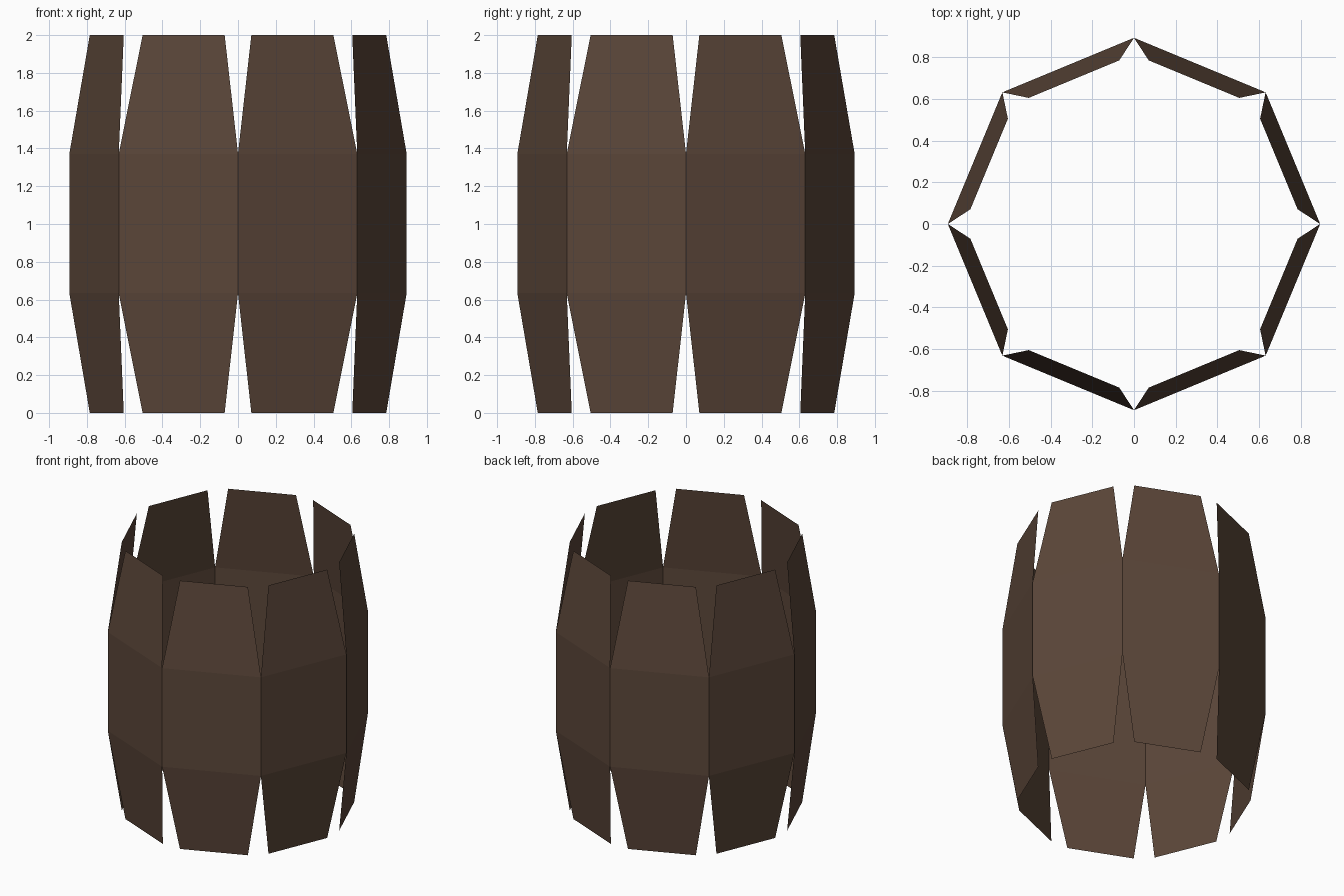
import bpy, math

if "Cube" in bpy.data.objects:
    bpy.data.objects.remove(bpy.data.objects["Cube"])

wood = bpy.data.materials.new("dark_wood")
wood.diffuse_color = (0.105, 0.062, 0.041, 1)
wood.use_nodes = True
wood.node_tree.nodes["Principled BSDF"].inputs["Base Color"].default_value = wood.diffuse_color

# Stave profile: height, distance from the axis, half width
PROFILE = [(0, 0.752, 0.235), (0.635, 0.825, 0.342),
           (1.37, 0.825, 0.342), (2, 0.752, 0.235)]


def stave(index):
    a = math.radians(22.5 + 45 * index)
    c, s = math.cos(a), math.sin(a)
    verts = [(r * c - t * s, r * s + t * c, z)
             for z, r, w in PROFILE for t in (-w, w)]
    faces = [(2 * i, 2 * i + 1, 2 * i + 3, 2 * i + 2) for i in range(3)]
    mesh = bpy.data.meshes.new("stave")
    mesh.from_pydata(verts, [], faces)
    mesh.materials.append(wood)
    obj = bpy.data.objects.new(f"stave_{index + 1}", mesh)
    bpy.context.collection.objects.link(obj)


# Ring of eight bent staves, open at both ends
for k in range(8):
    stave(k)
